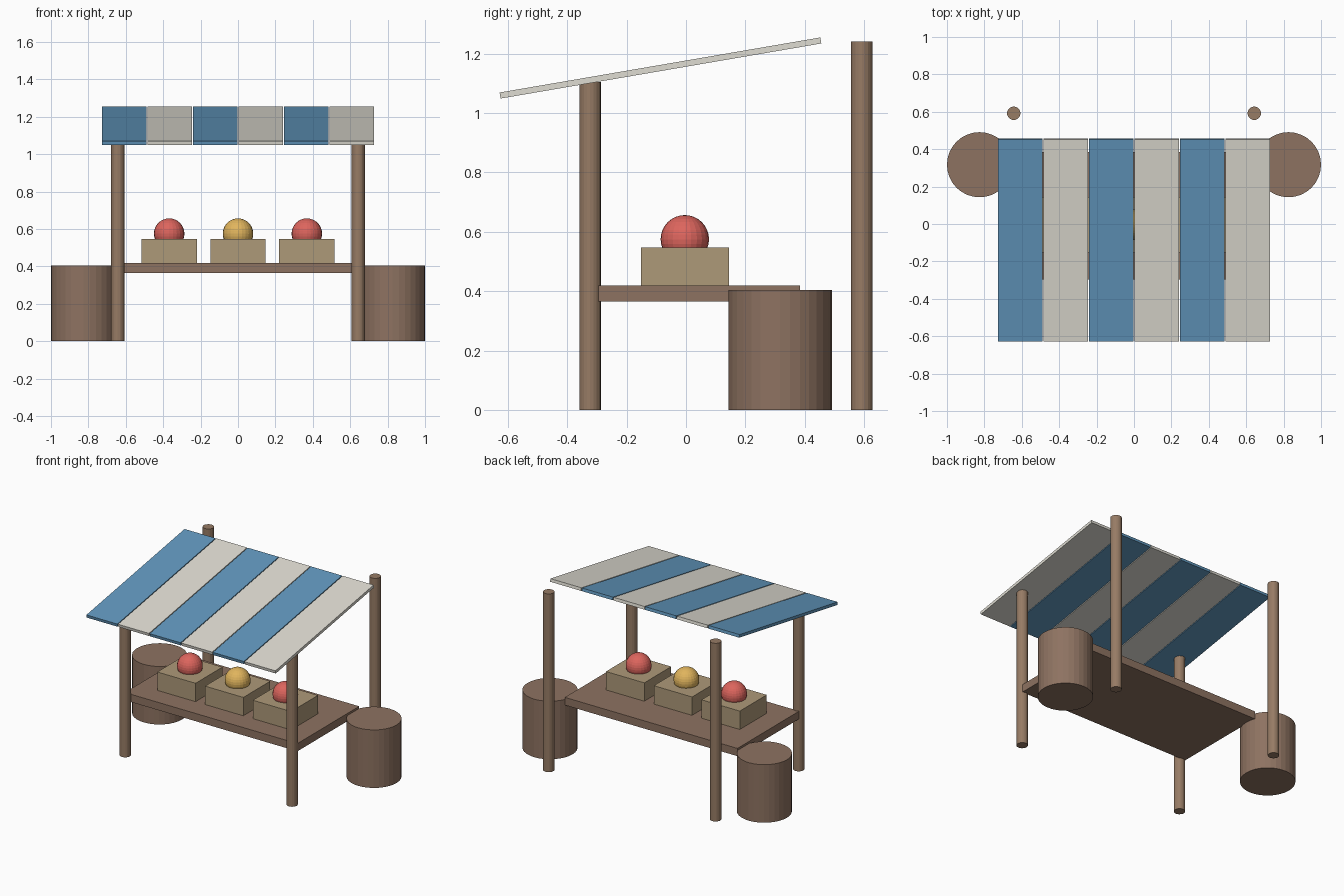
import bpy, bmesh
from mathutils import Matrix, Vector

if "Cube" in bpy.data.objects:
    bpy.data.objects.remove(bpy.data.objects["Cube"])


def material(name, rgb):
    m = bpy.data.materials.new(name)
    m.diffuse_color = (*rgb, 1)
    m.use_nodes = True
    m.node_tree.nodes["Principled BSDF"].inputs["Base Color"].default_value = m.diffuse_color
    return m


post_wood = material("post_wood", (0.31, 0.20, 0.13))
dark_wood = material("dark_wood", (0.27, 0.17, 0.12))
crate_wood = material("crate_wood", (0.42, 0.32, 0.19))
blue = material("blue_cloth", (0.12, 0.31, 0.51))
cream = material("cream_cloth", (0.74, 0.72, 0.65))
red = material("red_fruit", (0.72, 0.13, 0.11))
yellow = material("yellow_fruit", (0.75, 0.46, 0.11))


def finish(name, bm, loc, mat, pitch=0.0):
    me = bpy.data.meshes.new(name)
    bm.to_mesh(me)
    bm.free()
    me.materials.append(mat)
    ob = bpy.data.objects.new(name, me)
    ob.location = loc
    ob.rotation_euler.x = pitch
    bpy.context.collection.objects.link(ob)
    return ob


def box(name, size, loc, mat, pitch=0.0):
    bm = bmesh.new()
    bmesh.ops.create_cube(bm, size=1, matrix=Matrix.Diagonal(Vector((*size, 1))))
    return finish(name, bm, loc, mat, pitch)


def cylinder(name, r, h, x, y, mat, sides):
    bm = bmesh.new()
    bmesh.ops.create_cone(bm, cap_ends=True, segments=sides, radius1=r, radius2=r, depth=h)
    return finish(name, bm, (x, y, h / 2), mat)


def sphere(name, r, loc, mat):
    bm = bmesh.new()
    bmesh.ops.create_uvsphere(bm, u_segments=24, v_segments=16, radius=r)
    return finish(name, bm, loc, mat)


# Counter board
box("counter", (1.33, 0.68, 0.054), (0, 0.044, 0.392), dark_wood)

# Posts and barrel stools on both sides
for side, s in (("left", -1), ("right", 1)):
    cylinder(f"front_post_{side}", 0.036, 1.105, s * 0.643, -0.323, post_wood, 20)
    cylinder(f"back_post_{side}", 0.036, 1.241, s * 0.643, 0.592, post_wood, 20)
    cylinder(f"stool_{side}", 0.174, 0.404, s * 0.826, 0.317, dark_wood, 32)

# Sloping striped canopy
for i in range(6):
    box(f"canopy_stripe_{i + 1}", (0.238, 1.096, 0.0205),
        ((i - 2.5) * 0.2437, -0.086, 1.152), cream if i % 2 else blue, 0.17)

# Crates, each with a piece of fruit
for i, mat in enumerate((red, yellow, red)):
    x = (i - 1) * 0.368
    box(f"crate_{i + 1}", (0.295, 0.296, 0.129), (x, -0.004, 0.4825), crate_wood)
    sphere(f"fruit_{i + 1}", 0.0815, (x, -0.004, 0.575), mat)
